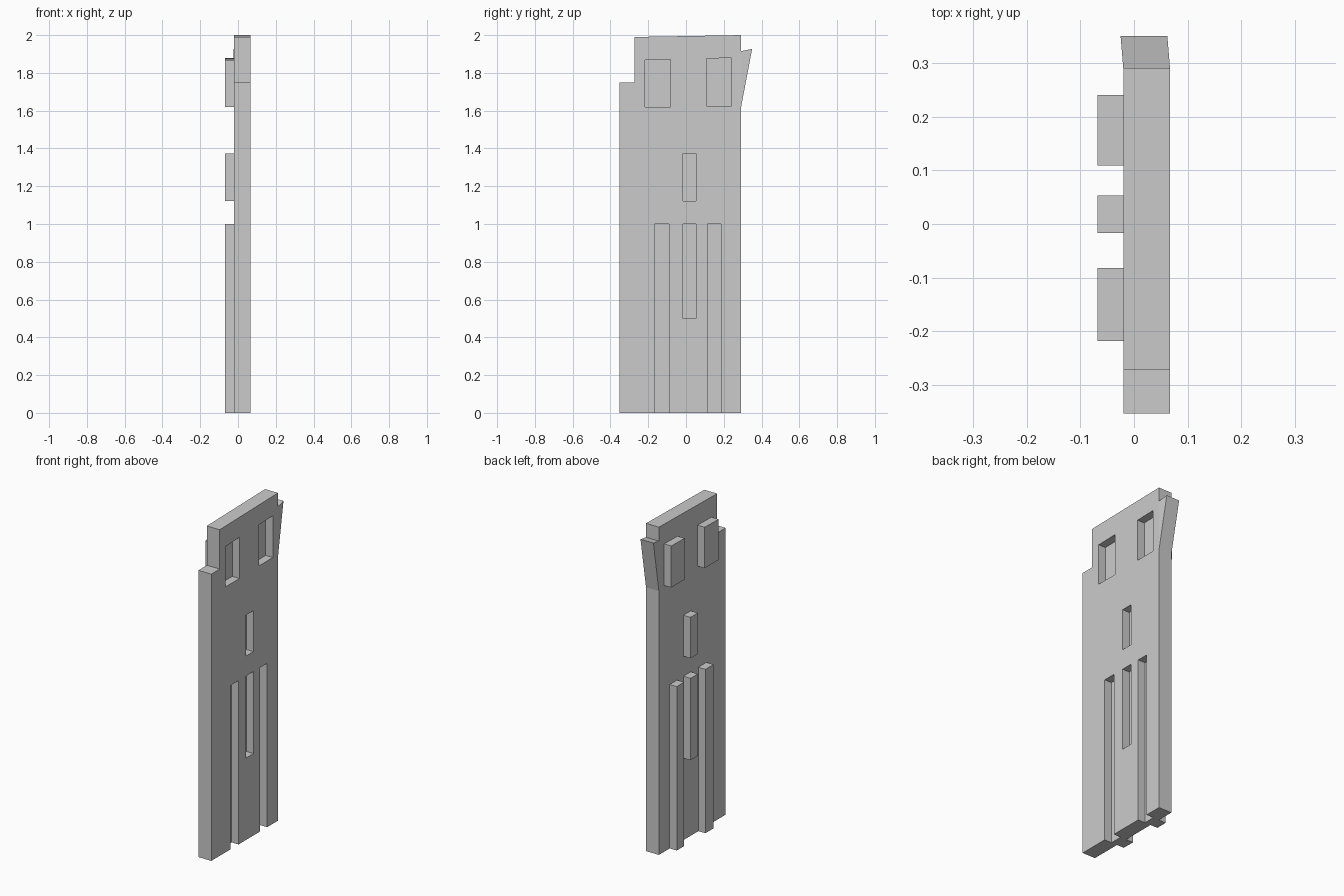
import bpy, bmesh

if "Cube" in bpy.data.objects:
    bpy.data.objects.remove(bpy.data.objects["Cube"])

BACK, FACE = -0.02, 0.067     # slab thickness range in x
STEP = 0.048                  # how far each panel is pushed back


def prism(name, profile, x0, x1, shear=None):
    """Extrude a (y, z) outline along x; shear gives an x offset per point."""
    shear = shear or [0] * len(profile)
    bm = bmesh.new()
    a = [bm.verts.new((x0 + s, y, z)) for (y, z), s in zip(profile, shear)]
    b = [bm.verts.new((x1 + s, y, z)) for (y, z), s in zip(profile, shear)]
    bm.faces.new(a)
    bm.faces.new(b[::-1])
    n = len(a)
    for i in range(n):
        j = (i + 1) % n
        bm.faces.new((a[i], b[i], b[j], a[j]))
    bmesh.ops.recalc_face_normals(bm, faces=bm.faces)
    mesh = bpy.data.meshes.new(name)
    bm.to_mesh(mesh)
    bm.free()
    obj = bpy.data.objects.new(name, mesh)
    bpy.context.collection.objects.link(obj)
    return obj


def boolean(target, tool, operation):
    mod = target.modifiers.new(operation.lower(), 'BOOLEAN')
    mod.operation, mod.solver, mod.object = operation, 'EXACT', tool
    bpy.context.view_layer.objects.active = target
    bpy.ops.object.modifier_apply(modifier=mod.name)
    bpy.data.objects.remove(tool)


# Main wall with a notched upper corner
wall = prism("wall", [(-0.353, 0), (0.29, 0), (0.29, 2.0), (-0.272, 1.99),
                      (-0.272, 1.75), (-0.353, 1.75)], BACK, FACE)

# Panels pushed through the wall: (y0, y1, z0, z1, top slope)
panels = [
    (-0.218, -0.082, 1.62, 1.867, 0.003),   # upper windows
    (0.109, 0.24, 1.625, 1.876, 0.003),
    (-0.017, 0.053, 1.122, 1.372, 0),       # small middle window
    (-0.017, 0.053, 0.5, 1.0, 0),           # centre slot
    (-0.167, -0.09, 0, 1.0, 0),             # tall slots open at the base
    (0.115, 0.186, 0, 1.0, 0),
]
for y0, y1, z0, z1, slope in panels:
    base = z0 - 0.1 if z0 == 0 else z0
    recess = prism("recess", [(y0, base), (y1, base), (y1, z1 + slope), (y0, z1)],
                   FACE - STEP, FACE + 0.1)
    boolean(wall, recess, 'DIFFERENCE')
    block = prism("block", [(y0, z0), (y1, z0), (y1, z1 + slope), (y0, z1)],
                  BACK - STEP, 0)
    boolean(wall, block, 'UNION')

# Slanted wedge on the upper side edge, slightly skewed
prism("side_wedge", [(0.29, 1.61), (0.35, 1.927), (0.29, 1.915)],
      BACK, FACE, [0, -0.005, 0])
